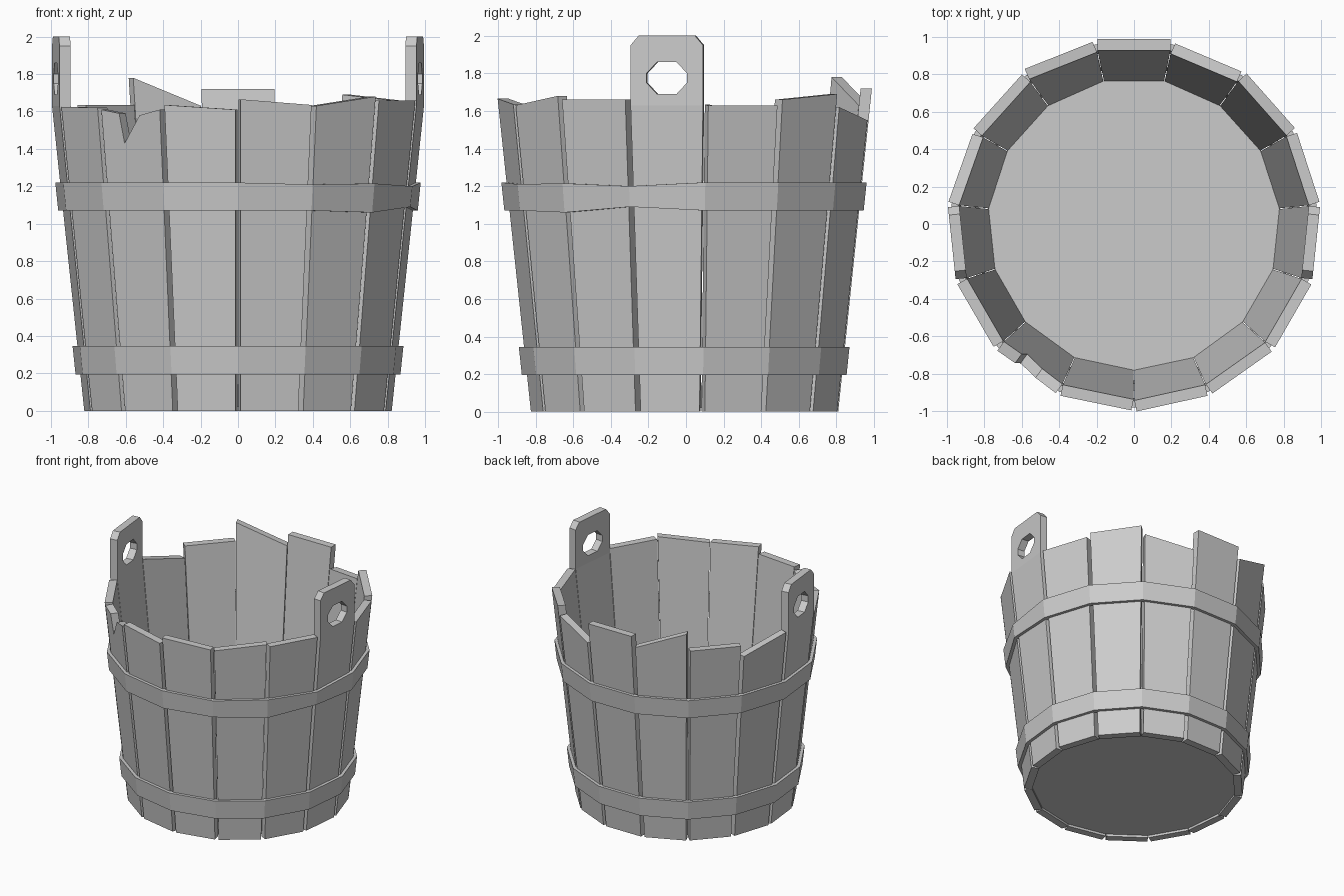
import bpy, bmesh
from math import sin, cos, tan, radians

if "Cube" in bpy.data.objects:
    bpy.data.objects.remove(bpy.data.objects["Cube"])

N = 15                      # staves around the bucket
THICK = 0.06
BEND = 1.63                 # handles go vertical above this height


def apothem(z):
    return 0.81 + 0.104 * z


def finish(name, bm):
    bmesh.ops.recalc_face_normals(bm, faces=bm.faces[:])
    me = bpy.data.meshes.new(name)
    bm.to_mesh(me)
    bm.free()
    ob = bpy.data.objects.new(name, me)
    bpy.context.collection.objects.link(ob)


# One plank: flat outline (t across -1..1, z up) wrapped onto side k and thickened
def stave(name, k, pts, faces, zmax=9):
    a = radians(-90 + 24 * (k + 0.5))
    bm = bmesh.new()

    def layer(depth):
        out = []
        for t, z in pts:
            ap = apothem(min(z, zmax))
            w = t * ((ap - THICK) * tan(radians(12)) - 0.002)
            r = ap - depth
            out.append(bm.verts.new((r * cos(a) - w * sin(a), r * sin(a) + w * cos(a), z)))
        return out

    outer, inner = layer(0), layer(THICK)
    edges = {}
    for f in faces:
        bm.faces.new([outer[i] for i in f])
        bm.faces.new([inner[i] for i in reversed(f)])
        for i, j in zip(f, f[1:] + f[:1]):
            edges.setdefault(frozenset((i, j)), []).append((i, j))
    for e in edges.values():
        if len(e) == 1:
            i, j = e[0]
            bm.faces.new((outer[j], outer[i], inner[i], inner[j]))
    finish(name, bm)


# Closed ring with per-corner heights
def hoop(name, lo, hi, tweak={}):
    bm = bmesh.new()
    rings = []
    for k in range(N):
        a = radians(-90 + 24 * k)
        l, h = tweak.get(k, (lo, hi))
        ring = []
        for z, off in ((l, 0.024), (h, 0.024), (h, -0.012), (l, -0.012)):
            r = (apothem(z) + off) / cos(radians(12))
            ring.append(bm.verts.new((r * cos(a), r * sin(a), z)))
        rings.append(ring)
    for k in range(N):
        p, q = rings[k], rings[(k + 1) % N]
        for i in range(4):
            j = (i + 1) % 4
            bm.faces.new((p[i], q[i], q[j], p[j]))
    finish(name, bm)


# Uneven plain staves: top height at each edge
tops = {0: (1.665, 1.635), 1: (1.63, 1.68), 2: (1.66, 1.66), 4: (1.63, 1.63),
        5: (1.66, 1.69), 6: (1.62, 1.55), 7: (1.72, 1.72), 8: (1.63, 1.78),
        9: (1.635, 1.635), 10: (1.54, 1.635), 12: (1.625, 1.62), 14: (1.635, 1.61)}
for k, (l, r) in tops.items():
    stave(f"stave_{k}", k, [(-1, 0), (1, 0), (1, r), (-1, l)], [[0, 1, 2, 3]])

# Split stave with a notch
stave("broken_stave", 13,
      [(-1, 0), (1, 0), (1, 1.61), (0.3, 1.58), (-0.28, 1.43), (-0.4, 1.59), (-1, 1.61)],
      [[0, 1, 2, 3, 4, 5, 6]])

# Tall handle staves with an eight-sided hole
rim = [(-.4, BEND), (.4, BEND), (1, BEND), (1, 1.95), (.78, 2), (-.78, 2), (-1, 1.95), (-1, BEND)]
hole = [(-.27, 1.69), (.27, 1.69), (.56, 1.75), (.56, 1.80), (.27, 1.86), (-.27, 1.86),
        (-.56, 1.80), (-.56, 1.75)]
faces = [[i, (i + 1) % 8, 8 + (i + 1) % 8, 8 + i] for i in range(8)]
faces.append([16, 17, 2, 1, 0, 7])
for side, k in (("right", 3), ("left", 11)):
    stave(f"handle_stave_{side}", k, rim + hole + [(-1, 0), (1, 0)], faces, BEND)

# Hoops
hoop("lower_hoop", 0.195, 0.345)
hoop("upper_hoop", 1.07, 1.22, {1: (1.07, 1.21), 2: (1.06, 1.215), 3: (1.09, 1.2), 4: (1.07, 1.22)})

# Floor board
bm = bmesh.new()
loops = []
for z in (0.02, 0.14):
    r = (apothem(z) - THICK + 0.003) / cos(radians(12))
    loops.append([bm.verts.new((r * cos(radians(-90 + 24 * k)), r * sin(radians(-90 + 24 * k)), z))
                  for k in range(N)])
bm.faces.new(loops[0][::-1])
bm.faces.new(loops[1])
for k in range(N):
    j = (k + 1) % N
    bm.faces.new((loops[0][k], loops[0][j], loops[1][j], loops[1][k]))
finish("floor", bm)
